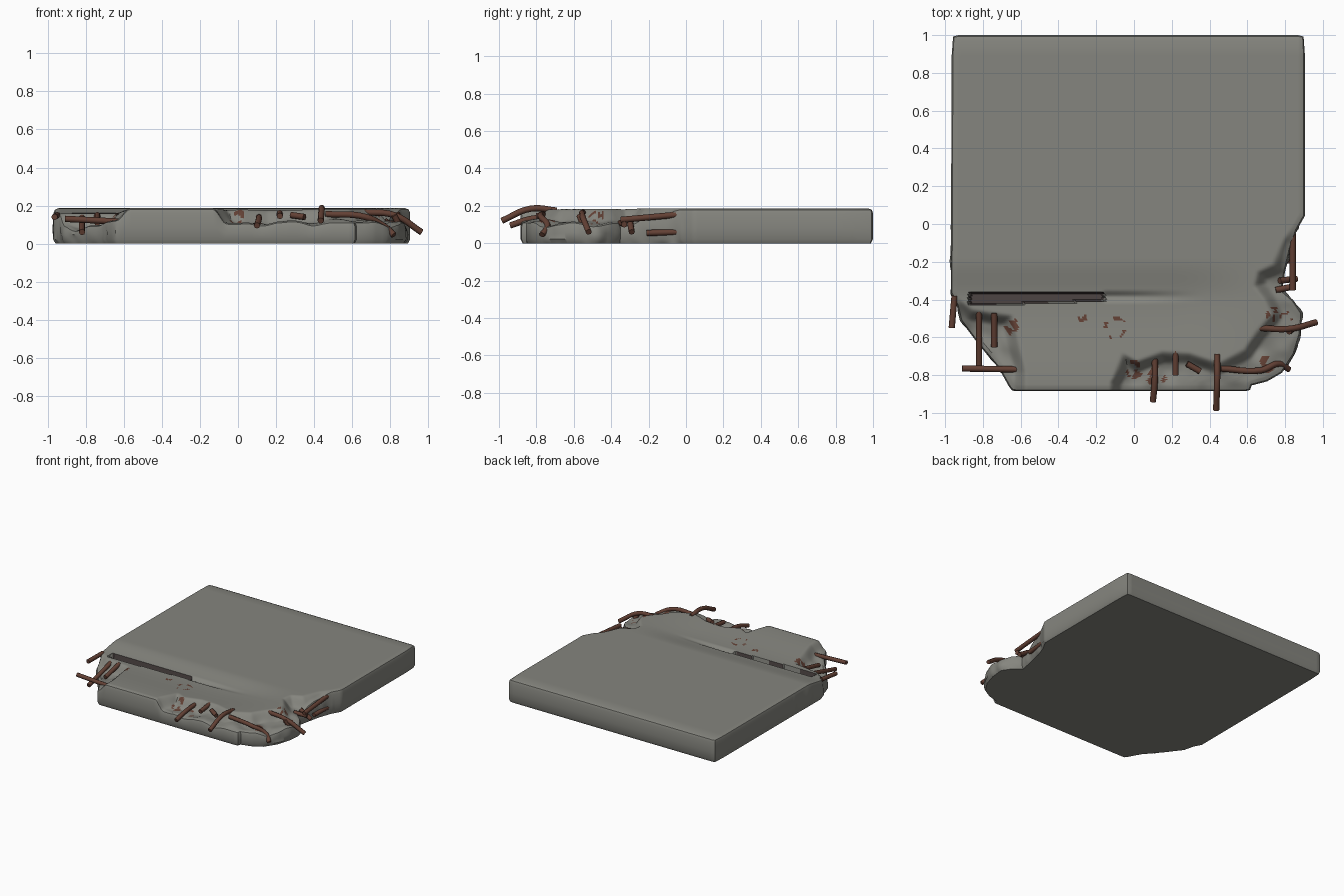
import bpy, bmesh, math
from mathutils import Vector, noise

if "Cube" in bpy.data.objects:
    bpy.data.objects.remove(bpy.data.objects["Cube"])


def material(name, rgb):
    m = bpy.data.materials.new(name)
    m.diffuse_color = (*rgb, 1)
    m.use_nodes = True
    m.node_tree.nodes["Principled BSDF"].inputs["Base Color"].default_value = m.diffuse_color
    return m


concrete = material("concrete grey", (0.235, 0.235, 0.21))
dark = material("crack shadow", (0.075, 0.058, 0.056))
rust = material("rusty steel", (0.125, 0.052, 0.035))

TOP, R = 0.186, 0.025

# Plan outline of the slab: (y, x) for left and right sides
LEFT = [(-0.89, -0.64), (-0.84, -0.67), (-0.75, -0.72), (-0.62, -0.83), (-0.5, -0.92),
        (-0.42, -0.94), (-0.36, -0.97), (1, -0.965)]
RIGHT = [(-0.89, 0.62), (-0.835, 0.625), (-0.81, 0.72), (-0.77, 0.79), (-0.68, 0.85), (-0.58, 0.88),
         (-0.48, 0.89), (-0.42, 0.85), (-0.36, 0.78), (-0.25, 0.80), (-0.12, 0.83),
         (-0.02, 0.865), (0.05, 0.905), (1, 0.905)]
# Border of the unbroken upper surface
PLATEAU = [(-2, 2), (-2, -0.36), (-0.96, -0.37), (-0.85, -0.45), (-0.64, -0.48), (-0.61, -0.6),
           (-0.57, -0.78), (-0.55, -2), (-0.2, -2), (-0.13, -0.84), (-0.06, -0.68), (0.02, -0.72),
           (0.15, -0.67), (0.3, -0.68), (0.45, -0.73), (0.58, -0.66), (0.64, -0.57), (0.72, -0.48),
           (0.69, -0.41), (0.63, -0.33), (0.65, -0.25), (0.73, -0.21), (0.79, -0.08), (0.89, 0.05),
           (2, 0.1), (2, 2)]


def lerp_table(table, y):
    for (y0, x0), (y1, x1) in zip(table, table[1:]):
        if y <= y1:
            return x0 + (x1 - x0) * max(0, (y - y0) / (y1 - y0))
    return table[-1][1]


def smooth(a, b, v):
    t = min(1, max(0, (v - a) / (b - a)))
    return t * t * (3 - 2 * t)


def outside_distance(x, y):
    inside, best = False, 9
    for (ax, ay), (bx, by) in zip(PLATEAU, PLATEAU[1:] + PLATEAU[:1]):
        dx, dy = bx - ax, by - ay
        t = min(1, max(0, ((x - ax) * dx + (y - ay) * dy) / (dx * dx + dy * dy)))
        best = min(best, math.hypot(x - ax - t * dx, y - ay - t * dy))
        if (ay > y) != (by > y) and x < ax + (y - ay) * dx / dy:
            inside = not inside
    return 0 if inside else best


def crack(x, y):
    # Wedge-shaped gap, 1 inside
    if not -0.87 < x < -0.16:
        return 0
    low = -0.43 + 0.025 * (x + 0.87) / 0.7
    return 1 if low < y < -0.362 else 0


def height(x, y):
    if y > 0.12:
        return TOP
    n = noise.noise(Vector((x * 9, y * 9, 0.3)))
    d = outside_distance(x, y)
    z = TOP - 0.028 * smooth(-0.18, -0.4, y) * smooth(-0.86, -0.42, y) * smooth(0.8, 0.2, x)
    if d > 0:
        z -= smooth(0, 0.07, d) * (0.06 + 0.03 * n) + 0.12 * min(d, 0.3)
    if crack(x, y):
        z = min(z, 0.07)
    elif -0.16 <= x < 0.4 and y < -0.1:    # crack fading out
        z -= 0.02 * smooth(0.4, -0.16, x) * smooth(0.035, 0, abs(y + 0.385))
    return max(z, 0.055)


# Slab: height grid, rounded rim, walls and base
bm = bmesh.new()
COLS = 150
ys = [1 - R - i * 0.085 for i in range(10)]
ys += [0.12 - i * 0.01 for i in range(99)]
rows = []
for y in ys:
    a, b = lerp_table(LEFT, y) + R, lerp_table(RIGHT, y) - R
    row = []
    for i in range(COLS + 1):
        x = a + (b - a) * i / COLS
        row.append(bm.verts.new((x, y, height(x, y))))
    rows.append(row)
patches = [(-0.64, -0.54, 0.05), (-0.1, -0.55, 0.06), (0.0, -0.77, 0.05), (0.12, -0.8, 0.06),
           (0.74, -0.48, 0.04), (0.7, -0.74, 0.05), (-0.27, -0.5, 0.025), (0.8, -0.45, 0.03)]
for r0, r1 in zip(rows, rows[1:]):
    for i in range(COLS):
        f = bm.faces.new((r0[i], r1[i], r1[i + 1], r0[i + 1]))
        c = f.calc_center_median()
        if crack(c.x, c.y):
            f.material_index = 1
        for px, py, pr in patches:
            if math.hypot(c.x - px, c.y - py) < pr and noise.noise(c * 28) > 0.15:
                f.material_index = 2

loop = ([r[0] for r in rows] + rows[-1][1:] + [r[-1] for r in reversed(rows[:-1])]
        + list(reversed(rows[0][1:-1])))
N = len(loop)
normals = []
for i in range(N):
    p, q, s = loop[i - 1].co.xy, loop[i].co.xy, loop[(i + 1) % N].co.xy
    t = (q - p).normalized() + (s - q).normalized()
    t.normalize()
    normals.append(Vector((t.y, -t.x)))
previous = loop
for out, drop, base in ((0.018, 0.007, None), (R, 0.025, None), (R, 0, 0.08), (R, 0, 0.022), (0.014, 0, 0)):
    ring = []
    for v, n in zip(loop, normals):
        z = v.co.z - drop if base is None else min(base, v.co.z * 0.5)
        k = out
        if -0.8 < v.co.y < 0 and base:    # rough broken sides
            k += 0.012 * noise.noise(Vector((v.co.x, v.co.y, z)) * 14)
        ring.append(bm.verts.new((v.co.x + n.x * k, v.co.y + n.y * k, z)))
    for i in range(N):
        j = (i + 1) % N
        bm.faces.new((previous[i], ring[i], ring[j], previous[j]))
    previous = ring
bm.faces.new(list(reversed(previous)))
bmesh.ops.recalc_face_normals(bm, faces=bm.faces)
mesh = bpy.data.meshes.new("slab")
bm.to_mesh(mesh)
bm.free()
slab = bpy.data.objects.new("broken_concrete_slab", mesh)
bpy.context.collection.objects.link(slab)
for m in (concrete, dark, rust):
    mesh.materials.append(m)
bpy.context.view_layer.objects.active = slab
slab.select_set(True)
bpy.ops.object.shade_smooth_by_angle(angle=math.radians(40))
slab.select_set(False)

# Reinforcing bars sticking out of the broken edges
BARS = [
    [(-0.95, -0.38, 0.15), (-0.965, -0.55, 0.14)],
    [(-0.82, -0.45, 0.14), (-0.82, -0.75, 0.06)],
    [(-0.91, -0.765, 0.13), (-0.61, -0.77, 0.115)],
    [(-0.74, -0.47, 0.15), (-0.74, -0.65, 0.11)],
    [(0.11, -0.7, 0.14), (0.11, -0.83, 0.13), (0.1, -0.94, 0.095)],
    [(0.22, -0.67, 0.16), (0.22, -0.8, 0.145)],
    [(0.28, -0.74, 0.15), (0.35, -0.78, 0.14)],
    [(0.44, -0.69, 0.175), (0.44, -0.83, 0.185), (0.435, -0.985, 0.12)],
    [(0.46, -0.765, 0.155), (0.67, -0.775, 0.14), (0.77, -0.74, 0.09), (0.82, -0.77, 0.045)],
    [(0.66, -0.55, 0.165), (0.82, -0.555, 0.15), (0.965, -0.52, 0.06)],
    [(0.84, -0.02, 0.155), (0.84, -0.35, 0.125)],
    [(0.75, -0.35, 0.11), (0.85, -0.33, 0.1)],
    [(0.77, -0.3, 0.12), (0.86, -0.29, 0.06)],
    [(0.83, -0.5, 0.09), (0.835, -0.67, 0.085)],
    [(0.82, -0.57, 0.15), (0.87, -0.53, 0.05)],
    [(0.83, -0.21, 0.055), (0.84, -0.04, 0.06)],
]
curve = bpy.data.curves.new("rebar", 'CURVE')
curve.dimensions = '3D'
curve.bevel_depth = 0.0165
curve.bevel_resolution = 2
curve.resolution_u = 6
curve.use_fill_caps = True
for path in BARS:
    s = curve.splines.new('BEZIER')
    s.bezier_points.add(len(path) - 1)
    for p, co in zip(s.bezier_points, path):
        p.co = co
        p.handle_left_type = p.handle_right_type = 'AUTO'
curve.materials.append(rust)
rebar = bpy.data.objects.new("rebar", curve)
bpy.context.collection.objects.link(rebar)
bpy.context.view_layer.objects.active = rebar
rebar.select_set(True)
bpy.ops.object.convert(target='MESH')
bpy.ops.object.shade_smooth_by_angle(angle=math.radians(50))
